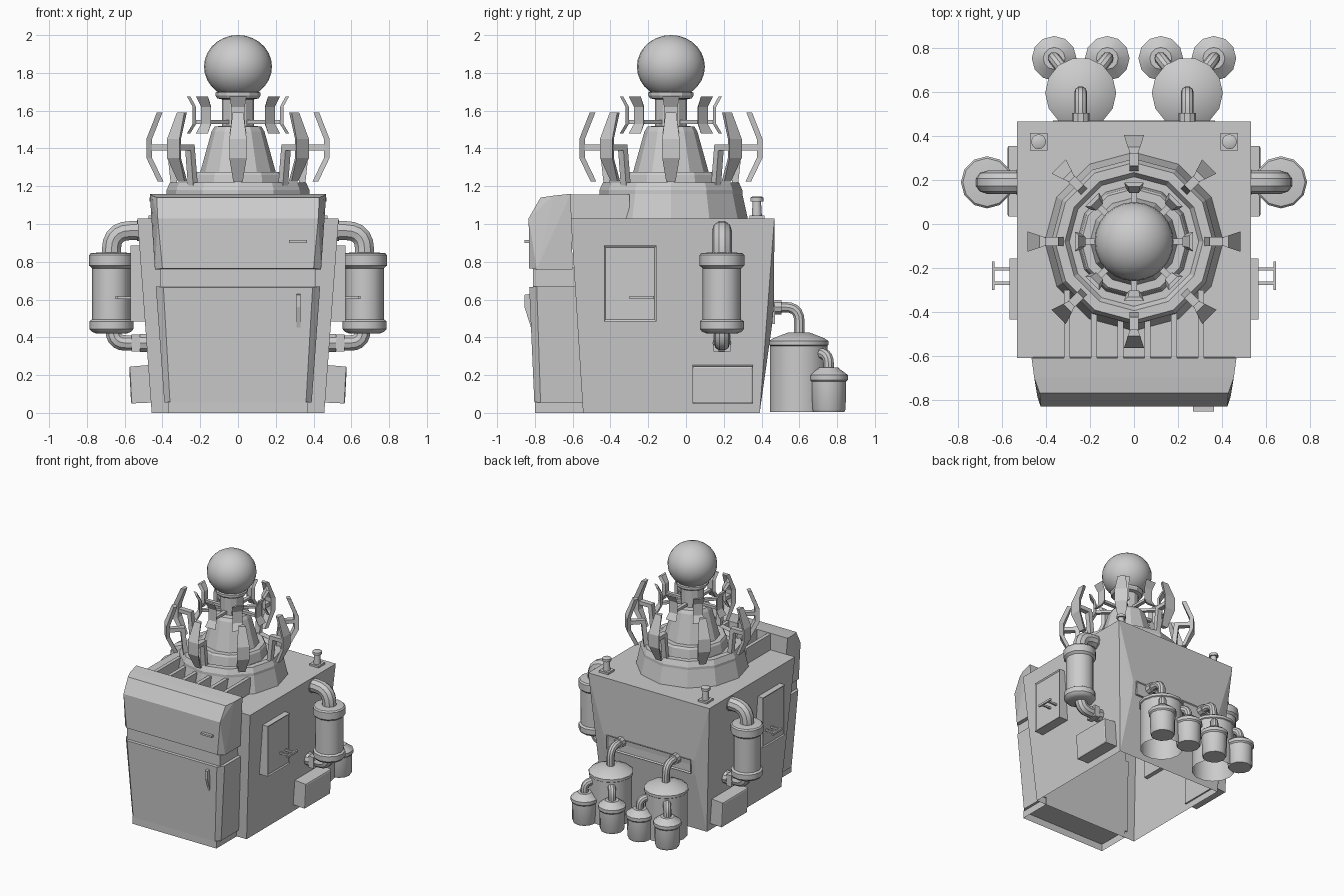
import bpy, bmesh, math
from mathutils import Vector, Matrix

if "Cube" in bpy.data.objects:
    bpy.data.objects.remove(bpy.data.objects["Cube"])

CY = -0.08  # centre line of the turret in y


def finish(name, bm, smooth=False):
    bmesh.ops.recalc_face_normals(bm, faces=bm.faces)
    me = bpy.data.meshes.new(name)
    bm.to_mesh(me)
    bm.free()
    ob = bpy.data.objects.new(name, me)
    bpy.context.collection.objects.link(ob)
    if smooth:
        bpy.ops.object.select_all(action='DESELECT')
        ob.select_set(True)
        bpy.context.view_layer.objects.active = ob
        bpy.ops.object.shade_smooth_by_angle(angle=math.radians(35))
    return ob


def hull(name, pts, open_bottom=False, panel=None):
    """Convex block; panel = (direction, inset, depth) insets the face looking that way."""
    bm = bmesh.new()
    for p in pts:
        bm.verts.new(p)
    bmesh.ops.convex_hull(bm, input=bm.verts)
    bmesh.ops.dissolve_limit(bm, angle_limit=0.01, verts=bm.verts, edges=bm.edges)
    bm.normal_update()
    if open_bottom:
        bmesh.ops.delete(bm, geom=[f for f in bm.faces if f.normal.z < -0.95], context='FACES')
    if panel:
        d, inset, depth = panel
        face = max(bm.faces, key=lambda f: f.normal.dot(Vector(d)))
        bmesh.ops.inset_region(bm, faces=[face], thickness=inset, depth=depth)
    return finish(name, bm)


def box(name, x0, x1, y0, y1, z0, z1, **kw):
    return hull(name, [(x, y, z) for x in (x0, x1) for y in (y0, y1) for z in (z0, z1)], **kw)


def loft(name, rings, caps=(True, True), smooth=False, matrix=None):
    bm = bmesh.new()
    vs = [[bm.verts.new(p) for p in ring] for ring in rings]
    n = len(vs[0])
    for a, b in zip(vs, vs[1:]):
        for i in range(n):
            bm.faces.new((a[i], a[(i + 1) % n], b[(i + 1) % n], b[i]))
    if caps[0]:
        bm.faces.new(vs[0])
    if caps[1]:
        bm.faces.new(vs[-1])
    if matrix:
        bm.transform(matrix)
    return finish(name, bm, smooth)


def lathe(name, profile, x, y, n=12, caps=(True, True), smooth=True):
    rings = [[(x + r * math.cos(2 * math.pi * i / n), y + r * math.sin(2 * math.pi * i / n), z)
              for i in range(n)] for r, z in profile]
    return loft(name, rings, caps, smooth)


def elbow(name, p0, corner, p1, r, bend, flange=0, n=10):
    """Pipe with one rounded corner and an optional flange at its start."""
    p0, c, p1 = Vector(p0), Vector(corner), Vector(p1)
    d0, d1 = (c - p0).normalized(), (p1 - c).normalized()
    a, b = c - d0 * bend, c + d1 * bend
    path = [(p0, d0, r)]
    if flange:
        q = p0 + d0 * 0.045
        path = [(p0, d0, flange), (q, d0, flange), (q, d0, r)]
    for i in range(6):
        t = i / 5
        tan = (d0 * (1 - t) + d1 * t).normalized()
        path.append((a * (1 - t) ** 2 + c * 2 * t * (1 - t) + b * t * t, tan, r))
    path.append((p1, d1, r))
    side = d0.cross(d1).normalized()
    rings = []
    for p, t, rad in path:
        up = side.cross(t)
        rings.append([p + rad * (math.cos(k * 2 * math.pi / n) * side + math.sin(k * 2 * math.pi / n) * up)
                      for k in range(n)])
    loft(name, rings, smooth=True)


# main housing, tapered, open underneath
hull("housing", [(s * x, y, z) for s in (1, -1) for x, y, z in (
    (.533, -.61, 1.03), (.533, .468, 1.03), (.40, .466, .58), (.40, .455, .46),
    (.457, -.545, 0), (.457, .39, 0))], open_bottom=True)
box("rear_pipe_rail", -.37, .37, .45, .472, .47, .58, panel=((0, 1, 0), .012, -.01))

# front doors: plinth, lower door, neck and hood
box("plinth", -.37, .37, -.80, -.54, 0, .06, open_bottom=True)
hull("lower_door", [(s * x, y, z) for s in (1, -1) for x, y, z in (
    (.435, -.58, .67), (.435, -.79, .67), (.395, -.83, .665),
    (.39, -.54, .055), (.39, -.77, .055), (.36, -.803, .055))])
box("door_neck", -.41, .41, -.81, -.58, .66, .77)
hull("hood", [(s * x, y, z) for s in (1, -1) for x, y, z in (
    (.44, -.60, .76), (.44, -.79, .76), (.40, -.83, .765),
    (.467, -.61, 1.16), (.455, -.70, 1.15), (.43, -.77, 1.14), (.425, -.833, 1.03))])
box("hood_handle", .27, .365, -.855, -.825, .90, .915)
hull("door_handle", [(x, y, z) for x in (.31, .33) for y, z in (
    (-.82, .63), (-.855, .625), (-.855, .56), (-.82, .45))])

# vent fins between hood and turret
for i in range(6):
    x = (i - 2.5) * .122
    hull(f"vent_fin_{i}", [(x + dx, y, z) for dx in (-.014, .014) for y, z in (
        (-.62, 1.155), (-.30, 1.155), (-.30, 1.02), (-.62, 1.02))])

# turret: stepped drum, cone and neck
lathe("turret", [(.407, 1.03), (.378, 1.16), (.378, 1.18), (.36, 1.22), (.315, 1.22), (.295, 1.19),
                 (.26, 1.19), (.25, 1.26), (.24, 1.275), (.20, 1.275), (.14, 1.49), (.125, 1.515),
                 (.085, 1.52), (.085, 1.66), (.11, 1.665), (.12, 1.68), (.12, 1.695), (.10, 1.705)],
      0, CY, smooth=False)
bm = bmesh.new()
bmesh.ops.create_uvsphere(bm, u_segments=24, v_segments=14, radius=.18)
bm.transform(Matrix.Translation((0, CY, 1.833)) @ Matrix.Diagonal((1, 1, .93, 1)))
finish("globe", bm, True)


def petal(name, sections, thick, matrix):
    loft(name, [[(r, -w, z), (r, w, z), (r - thick, w * .6, z), (r - thick, -w * .6, z)]
                for r, z, w in sections], matrix=matrix)


# two rings of eight petals on arms
for i in range(8):
    m = Matrix.Translation((0, CY, 0)) @ Matrix.Rotation(i * math.pi / 4, 4, 'Z')
    petal(f"outer_petal_{i}", [(.425, 1.225, .025), (.485, 1.35, .046), (.485, 1.45, .046),
                               (.43, 1.59, .028)], .03, m)
    loft(f"outer_arm_{i}", [[(r0, -.02, z0), (r0, .02, z0), (r1, .02, z1), (r1, -.02, z1)]
                            for r0, z0, r1, z1 in ((.355, 1.2, .32, 1.2), (.375, 1.39, .345, 1.42),
                                                   (.465, 1.39, .465, 1.42))], matrix=m)
    petal(f"inner_petal_{i}", [(.27, 1.48, .045), (.24, 1.53, .036), (.24, 1.62, .036),
                               (.27, 1.675, .045)], .018, m)
    loft(f"inner_arm_{i}", [[(r, -.014, 1.53), (r, .014, 1.53), (r, .014, 1.55), (r, -.014, 1.55)]
                            for r in (.07, .235)], matrix=m)

for s, side in ((1, "right"), (-1, "left")):
    # roof valves at the rear corners
    box(f"{side}_valve_base", s * .435 - .04, s * .435 + .04, .335, .415, 1.02, 1.045)
    lathe(f"{side}_valve", [(.027, 1.04), (.022, 1.12), (.034, 1.12), (.034, 1.14), (.025, 1.145)],
          s * .435, .375)

    # side cylinder with its two elbows
    lathe(f"{side}_cylinder", [(.08, .42), (.105, .43), (.117, .445), (.117, .485), (.102, .495),
                               (.102, .765), (.119, .78), (.119, .835), (.11, .845), (.06, .85)],
          s * .67, .19)
    elbow(f"{side}_upper_pipe", (s * .49, .19, .965), (s * .67, .19, .965), (s * .67, .19, .84),
          .053, .10, .058)
    elbow(f"{side}_lower_pipe", (s * .475, .19, .37), (s * .66, .19, .37), (s * .66, .19, .44),
          .043, .065, .05)
    box(f"{side}_pipe_flange", s * .52, s * .565, .145, .235, .325, .415)

    # side hatch with handle, and low equipment box
    box(f"{side}_hatch", s * .46, s * .568, -.435, -.157, .485, .885, panel=((s, 0, 0), .014, -.008))
    box(f"{side}_hatch_handle", s * .635, s * .648, -.30, -.17, .602, .618)
    for y in (-.27, -.205):
        box(f"{side}_handle_stem", s * .55, s * .64, y - .007, y + .007, .603, .617)
    hull(f"{side}_low_box", [(s * x, y, z) for y in (.035, .355) for x, z in (
        (.45, .055), (.562, .05), (.572, .245), (.45, .255))], panel=((s, 0, 0), .01, .004))

    # rear tanks
    bx, by = s * .243, .597
    lathe(f"{side}_rear_tank", [(.155, .005), (.155, .355), (.162, .36), (.162, .38), (.14, .395),
                                (.06, .425)], bx, by, n=14, caps=(False, True))
    elbow(f"{side}_rear_tank_pipe", (bx, .46, .56), (bx, .60, .56), (bx, .60, .41), .029, .075, .04)
    for k in (-1, 1):
        cx, cy = bx + k * .121, .755
        lathe(f"{side}_small_tank_{k}", [(.083, .005), (.09, .02), (.093, .165), (.102, .175),
                                         (.102, .20), (.09, .21), (.055, .235), (.05, .24)], cx, cy)
        elbow(f"{side}_small_pipe_{k}", (cx - k * .055, cy - .07, .315), (cx, cy, .315), (cx, cy, .225),
              .029, .055)
